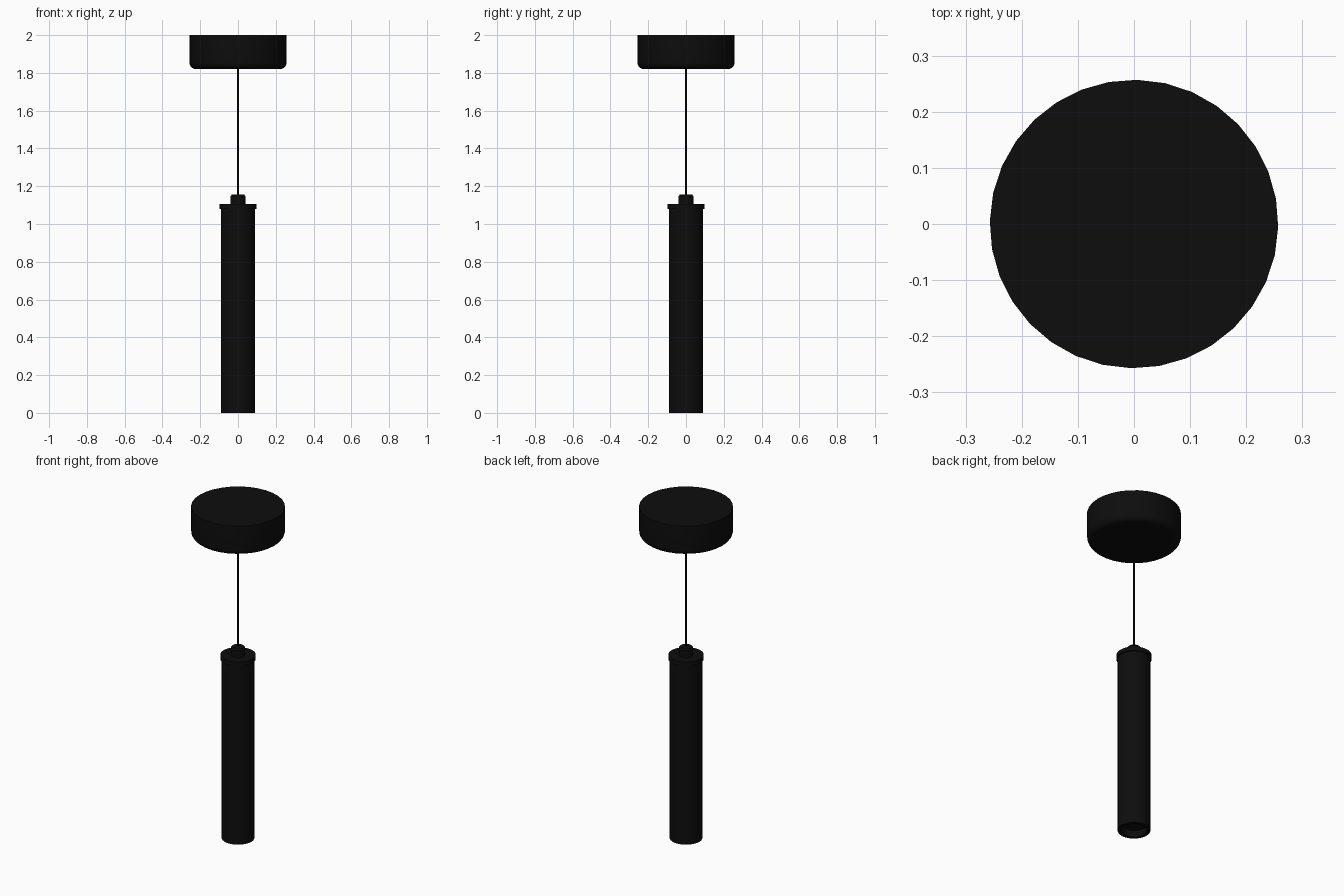
import bpy, bmesh, math
from mathutils import Matrix

cube = bpy.data.objects.get("Cube")
if cube:
    bpy.data.objects.remove(cube, do_unlink=True)

# Single matte black finish
black = bpy.data.materials.new("matte black")
black.use_nodes = True
colour = (0.004, 0.004, 0.004, 1)
black.diffuse_color = colour
bsdf = next(n for n in black.node_tree.nodes if n.type == 'BSDF_PRINCIPLED')
bsdf.inputs["Base Color"].default_value = colour
bsdf.inputs["Roughness"].default_value = 0.6


def lathe(name, profile, sides=32, turn=0.0):
    """Spin (radius, height) points around z; radius 0 closes the shape."""
    bm = bmesh.new()
    verts = [bm.verts.new((r, 0, z)) for r, z in profile]
    edges = [bm.edges.new(pair) for pair in zip(verts, verts[1:])]
    bmesh.ops.spin(bm, geom=verts + edges, cent=(0, 0, 0), axis=(0, 0, 1),
                   angle=math.tau, steps=sides, use_duplicate=False)
    bmesh.ops.remove_doubles(bm, verts=bm.verts, dist=0.0002)
    bmesh.ops.recalc_face_normals(bm, faces=bm.faces)
    bm.transform(Matrix.Rotation(turn, 4, 'Z'))
    mesh = bpy.data.meshes.new(name)
    bm.to_mesh(mesh)
    bm.free()
    mesh.materials.append(black)
    obj = bpy.data.objects.new(name, mesh)
    bpy.context.collection.objects.link(obj)
    bpy.ops.object.select_all(action='DESELECT')
    obj.select_set(True)
    bpy.context.view_layer.objects.active = obj
    bpy.ops.object.shade_smooth_by_angle(angle=math.radians(35))
    return obj


# Ceiling canopy with a rounded lower rim
RADIUS, BOTTOM, ROUND = 0.257, 1.82, 0.035
rim = [(RADIUS - ROUND + ROUND * math.sin(a), BOTTOM + ROUND - ROUND * math.cos(a))
       for a in (i * math.pi / 12 for i in range(7))]
lathe("ceiling_canopy", [(0, BOTTOM)] + rim + [(RADIUS, 2), (0, 2)],
      turn=math.radians(-1.2))

# Hanging cable
lathe("cable", [(0, 1.14), (0.005, 1.14), (0.005, 1.83), (0, 1.83)], sides=12)

# Cable grip with a chamfered top
lathe("cable_grip", [(0, 1.10), (0.039, 1.10), (0.039, 1.147),
                     (0.033, 1.155), (0, 1.155)], sides=24)

# Cap that overhangs the tube
lathe("tube_cap", [(0, 1.08), (0.097, 1.08), (0.097, 1.105), (0, 1.105)])

# Lamp tube, open at the bottom with a recessed lens
lathe("lamp_tube", [(0, 0.04), (0.072, 0.04), (0.072, 0), (0.09, 0),
                    (0.09, 1.085), (0, 1.085)])
